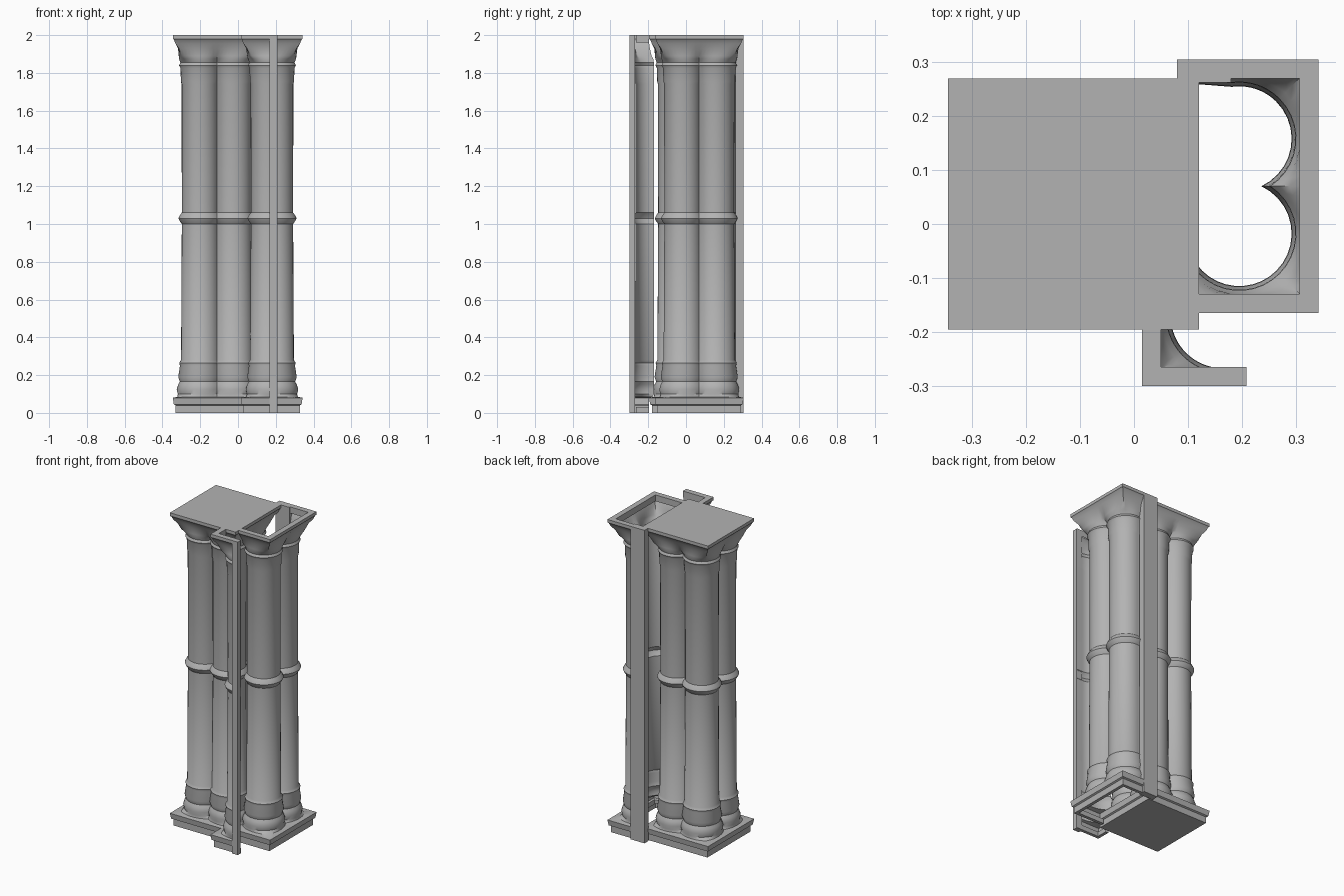
import bpy, bmesh
from math import sin, cos, asin, radians, degrees

cube = bpy.data.objects.get("Cube")
if cube:
    bpy.data.objects.remove(cube, do_unlink=True)

stone = bpy.data.materials.new("grey_stone")
stone.use_nodes = True
stone.diffuse_color = (0.45, 0.45, 0.45, 1)
stone.node_tree.nodes["Principled BSDF"].inputs["Base Color"].default_value = (0.45, 0.45, 0.45, 1)

R, HALF, N = 0.1, 0.088, 10   # shaft radius, half spacing of shafts, steps per segment

# Vertical profile: height, shaft offset, blend to the square slab, slab inset
PROFILE = [
    (0.0, 0, 1, 0.015), (0.04, 0, 1, 0.015), (0.045, 0, 1, 0.005), (0.08, 0, 1, 0.0),
    (0.085, 0.015, 0.3, 0.01), (0.1, 0.018, 0, 0), (0.125, 0.024, 0, 0), (0.15, 0.016, 0, 0),
    (0.165, 0.008, 0, 0), (0.19, 0.016, 0, 0), (0.25, 0.007, 0, 0), (0.265, 0.011, 0, 0),
    (0.28, 0.001, 0, 0), (1.0, -0.003, 0, 0), (1.015, 0.008, 0, 0), (1.03, 0.015, 0, 0),
    (1.045, 0.008, 0, 0), (1.06, -0.003, 0, 0), (1.74, -0.002, 0, 0), (1.755, 0.002, 0, 0),
    (1.825, 0.004, 0, 0), (1.84, 0.012, 0, 0), (1.855, 0.005, 0, 0), (1.875, 0.01, 0.15, 0.02),
    (1.89, 0.012, 0.5, 0.03), (1.93, 0.012, 0.85, 0.026), (1.955, 0.01, 1, 0.014),
    (1.975, 0, 1, 0.006), (1.98, 0, 1, 0.0), (2.0, 0, 1, 0.0),
]
LIP = 0.035


def arc(cx, cy, r, a0, a1):
    angles = [radians(a0 + (a1 - a0) * i / N) for i in range(N + 1)]
    return [(cx + r * cos(a), cy + r * sin(a)) for a in angles]


def line(p, q):
    return [(p[0] + (q[0] - p[0]) * i / N, p[1] + (q[1] - p[1]) * i / N) for i in range(N + 1)]


def cusp(r):
    return degrees(asin(HALF / r))


def join(segments):
    pts = [segments[0][0]]
    for s in segments:
        pts += s[1:]
    return pts


def polyline(corners):
    return join([line(a, b) for a, b in zip(corners, corners[1:])])


# Outlines: shafts for a given offset, and the slab for a given inset
def block_shafts(o):
    r, cx, cy = R + o, -0.1125, 0.0375
    segs = []
    for k, (sx, sy) in enumerate([(1, 1), (-1, 1), (-1, -1), (1, -1)]):
        t, c = 90 * k, cusp(r)
        for a0, a1 in ((-c, 45), (45, 90 + c)):
            segs.append(arc(cx + sx * HALF, cy + sy * HALF, r, a0 + t, a1 + t))
    return join(segs)


def block_slab(i):
    x0, x1, y0, y1 = -0.345 + i, 0.12 - i, -0.195 + i, 0.27 - i
    mx, my = (x0 + x1) / 2, (y0 + y1) / 2
    return polyline([(x1, my), (x1, y1), (mx, y1), (x0, y1), (x0, my),
                     (x0, y0), (mx, y0), (x1, y0), (x1, my)])


def side_shafts(o):
    r, x, ya, yb = R + o, 0.195, -0.018, 0.158
    c = cusp(r)
    back = arc(x, yb, r, 45, 98)
    return join([arc(x, ya, r, 215, 315), arc(x, ya, r, 315, 360 + c),
                 arc(x, yb, r, -c, 45), back, line(back[-1], (0.08, 0.265 + o))])


def side_slab(i):
    x, y0, y1 = 0.342 - i, -0.165 + i, 0.305 - i
    return polyline([(0.12, y0), (x, y0), (x, 0.07), (x, y1), (0.19, y1), (0.08, y1)])


def corner_shafts(o):
    r = R + o
    return join([arc(0.165, -0.17, r, 180, 225), arc(0.165, -0.17, r, 225, 270),
                 line((0.165, -0.17 - r), (0.208, -0.17 - r))])


def corner_slab(i):
    x, y = 0.015 + i, -0.3 + i
    return polyline([(x, -0.195), (x, y), (0.165, y), (0.208, y)])


def finish(name, bm):
    mesh = bpy.data.meshes.new(name)
    bm.to_mesh(mesh)
    bm.free()
    mesh.materials.append(stone)
    obj = bpy.data.objects.new(name, mesh)
    bpy.context.collection.objects.link(obj)
    return obj


def loft(name, shafts, slab, closed):
    levels = list(PROFILE)
    if not closed:   # open shells get flat lips turned inward at both ends
        levels = [(0.03, 0, 1, LIP), (0.0, 0, 1, LIP)] + levels + [(2.0, 0, 1, LIP), (1.96, 0, 1, LIP)]
    bm = bmesh.new()
    rows = []
    for z, o, blend, inset in levels:
        pts = zip(shafts(o), slab(inset))
        row = [bm.verts.new((a[0] + (b[0] - a[0]) * blend, a[1] + (b[1] - a[1]) * blend, z))
               for a, b in pts]
        if closed:
            bm.verts.remove(row.pop())
            row.append(row[0])
        rows.append(row)
    for low, high in zip(rows, rows[1:]):
        for j in range(len(low) - 1):
            bm.faces.new((low[j], low[j + 1], high[j + 1], high[j]))
    if closed:
        bm.faces.new(rows[-1][:-1])
        bm.faces.new(rows[0][-2::-1])
    obj = finish(name, bm)
    bpy.ops.object.select_all(action='DESELECT')
    obj.select_set(True)
    bpy.context.view_layer.objects.active = obj
    bpy.ops.object.shade_smooth_by_angle(angle=radians(35))


def post(name, x0, x1, y0, y1):
    bm = bmesh.new()
    bmesh.ops.create_cube(bm, size=1)
    for v in bm.verts:
        v.co = (x1 if v.co.x > 0 else x0, y1 if v.co.y > 0 else y0, 2.0 if v.co.z > 0 else 0.0)
    finish(name, bm)


# Solid cluster of four shafts, and two open shells beside it
loft("main_column_cluster", block_shafts, block_slab, True)
loft("side_column_shell", side_shafts, side_slab, False)
loft("front_corner_shell", corner_shafts, corner_slab, False)

# Flat full-height strips at the ends of the shells
post("back_strip", 0.08, 0.18, 0.262, 0.305)
post("front_strip", 0.166, 0.208, -0.3, -0.27)
